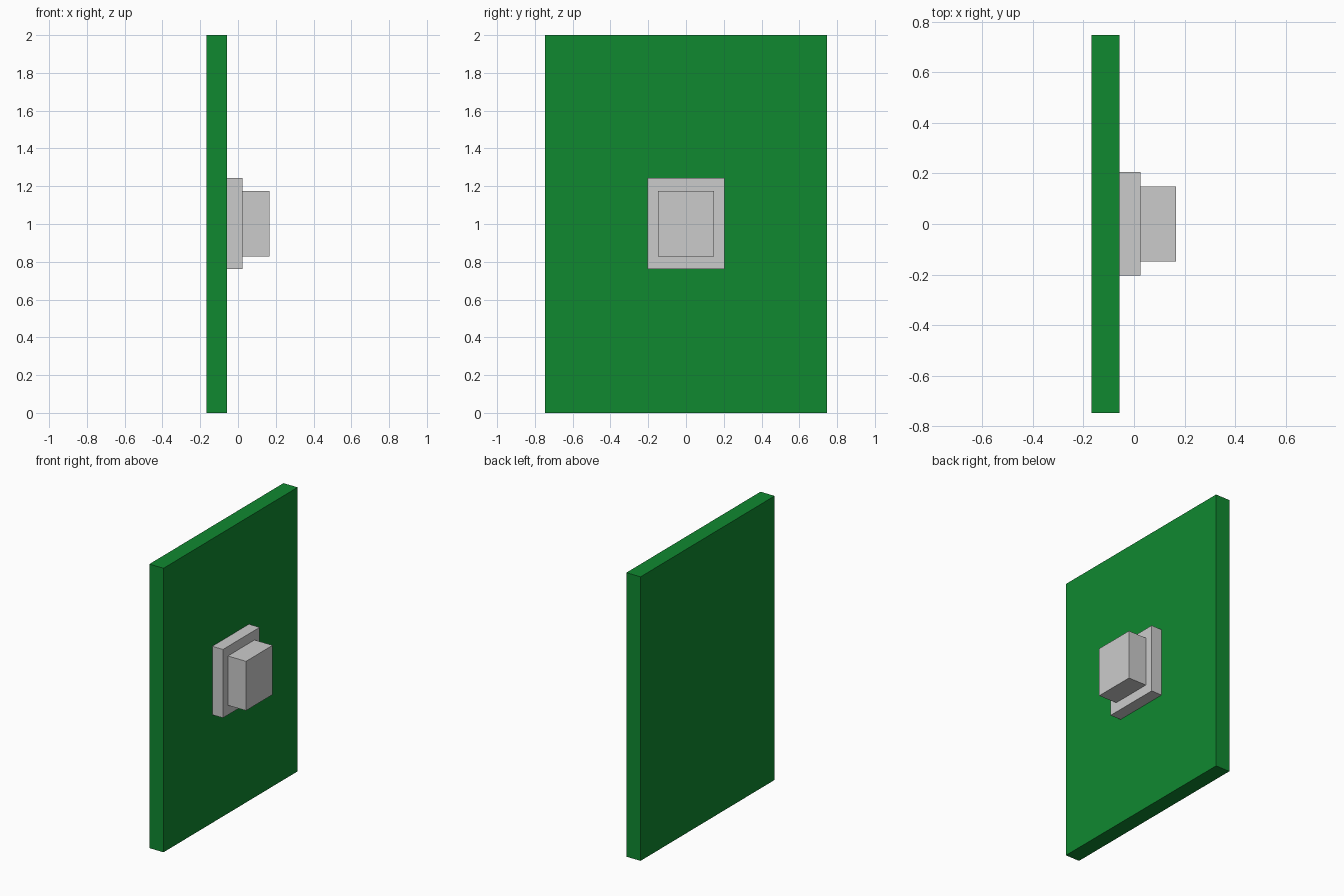
import bpy

if "Cube" in bpy.data.objects:
    bpy.data.objects.remove(bpy.data.objects["Cube"])


def box(name, x, y, z, material=None):
    """Box spanning the (min, max) ranges x, y and z."""
    spans = (x, y, z)
    bpy.ops.mesh.primitive_cube_add(size=1, location=[(a + b) / 2 for a, b in spans])
    ob = bpy.context.object
    ob.name = name
    ob.scale = [b - a for a, b in spans]
    bpy.ops.object.transform_apply(location=False, rotation=False, scale=True)
    if material:
        ob.data.materials.append(material)
    return ob


green = bpy.data.materials.new("green")
green.diffuse_color = (0.005, 0.25, 0.03, 1)
green.use_nodes = True
green.node_tree.nodes["Principled BSDF"].inputs["Base Color"].default_value = green.diffuse_color

# Upright back panel
box("panel", (-0.168, -0.058), (-0.746, 0.746), (0, 2), green)

# Stepped button: wide base plate and smaller raised cap
box("button_base", (-0.058, 0.025), (-0.203, 0.205), (0.761, 1.243))
box("button_cap", (0.025, 0.166), (-0.148, 0.148), (0.829, 1.176))
